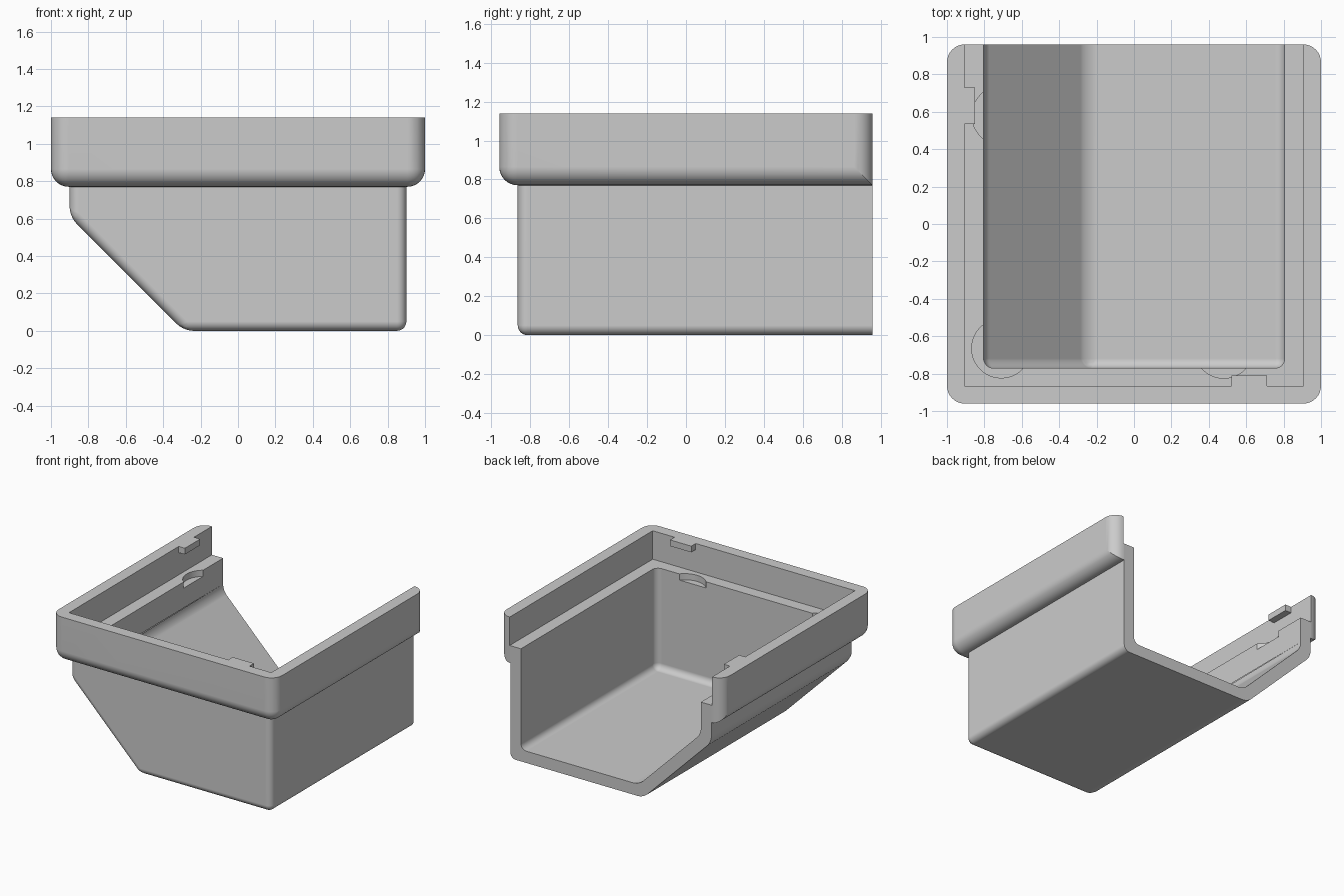
import bpy
import bmesh
import math
from mathutils import Matrix

if "Cube" in bpy.data.objects:
    bpy.data.objects.remove(bpy.data.objects["Cube"])

BACK = 0.96      # open end of the tray
RIM_TOP = 1.14
LEDGE = 0.91

grey = bpy.data.materials.new("light grey plastic")
grey.use_nodes = True
grey.diffuse_color = (0.6, 0.6, 0.6, 1)
grey.node_tree.nodes["Principled BSDF"].inputs["Base Color"].default_value = (0.6, 0.6, 0.6, 1)


def finish(bm, name):
    bmesh.ops.recalc_face_normals(bm, faces=bm.faces)
    mesh = bpy.data.meshes.new(name)
    bm.to_mesh(mesh)
    bm.free()
    mesh.materials.append(grey)
    obj = bpy.data.objects.new(name, mesh)
    bpy.context.collection.objects.link(obj)
    return obj


def extrude_y(name, profile, y0, y1, radius=0, top=None):
    """Extrude an xz profile along y; round every edge but the back and top ones."""
    bm = bmesh.new()
    face = bm.faces.new([bm.verts.new((x, y0, z)) for x, z in profile])
    moved = bmesh.ops.extrude_face_region(bm, geom=[face])["geom"]
    bmesh.ops.translate(bm, vec=(0, y1 - y0, 0),
                        verts=[v for v in moved if isinstance(v, bmesh.types.BMVert)])
    bmesh.ops.recalc_face_normals(bm, faces=bm.faces)
    if radius:
        edges = [e for e in bm.edges
                 if not all(v.co.y > y1 - 1e-4 for v in e.verts)
                 and not all(v.co.z > top - 1e-4 for v in e.verts)]
        bmesh.ops.bevel(bm, geom=edges, offset=radius, segments=8,
                        profile=0.5, affect='EDGES', clamp_overlap=True)
    return finish(bm, name)


def rect(x0, x1, z0, z1):
    return [(x0, z0), (x1, z0), (x1, z1), (x0, z1)]


def combine(target, other, operation):
    mod = target.modifiers.new("combine", 'BOOLEAN')
    mod.object, mod.operation, mod.solver = other, operation, 'EXACT'
    bpy.context.view_layer.objects.active = target
    bpy.ops.object.modifier_apply(modifier=mod.name)
    bpy.data.objects.remove(other)


# Rim band: rounded underneath on three sides
tray = extrude_y("tray", rect(-1, 1, 0.77, RIM_TOP), -0.96, BACK + 0.3, 0.095, RIM_TOP)

# Plan outline that rounds the four upright corners
bm = bmesh.new()
bmesh.ops.create_cube(bm, size=1, matrix=Matrix.Diagonal((2, 2 * BACK, 4, 1)))
upright = [e for e in bm.edges if abs(e.verts[0].co.z - e.verts[1].co.z) > 1]
bmesh.ops.bevel(bm, geom=upright, offset=0.095, segments=8, profile=0.5, affect='EDGES')
combine(tray, finish(bm, "plan_outline"), 'INTERSECT')

# Hull with one sloping side
hull = [(-0.29, 0), (0.9, 0), (0.9, 1), (-0.9, 1), (-0.9, 0.61)]
combine(tray, extrude_y("hull", hull, -0.865, BACK, 0.05, 1), 'UNION')

# Hollow above the ledge, then the main hollow below it
combine(tray, extrude_y("rim_hollow", rect(-0.905, 0.905, LEDGE, 2), -0.867, 2), 'DIFFERENCE')
hollow = [(-0.25, 0.095), (0.805, 0.095), (0.805, 1.5), (-0.805, 1.5), (-0.805, 0.65)]
combine(tray, extrude_y("main_hollow", hollow, -0.77, 2, 0.05, 1.5), 'DIFFERENCE')

# Round recesses in the ledge
for x, y in ((-0.71, -0.665), (0.48, -0.667), (-0.708, 0.58)):
    bm = bmesh.new()
    bmesh.ops.create_cone(bm, cap_ends=True, segments=48, radius1=0.158, radius2=0.158,
                          depth=0.1, matrix=Matrix.Translation((x, y, LEDGE)))
    combine(tray, finish(bm, "recess"), 'DIFFERENCE')

# Snap tabs at the top of the rim
for x0, x1, y0, y1 in ((0.52, 0.71, -0.9, -0.81), (-0.94, -0.85, 0.535, 0.73)):
    combine(tray, extrude_y("tab", rect(x0, x1, RIM_TOP - 0.05, RIM_TOP), y0, y1), 'UNION')

# Smooth fillets, crisp edges
bpy.ops.object.select_all(action='DESELECT')
tray.select_set(True)
bpy.context.view_layer.objects.active = tray
bpy.ops.object.shade_smooth_by_angle(angle=math.radians(30))
weighted = tray.modifiers.new("even shading", 'WEIGHTED_NORMAL')
weighted.keep_sharp = True
